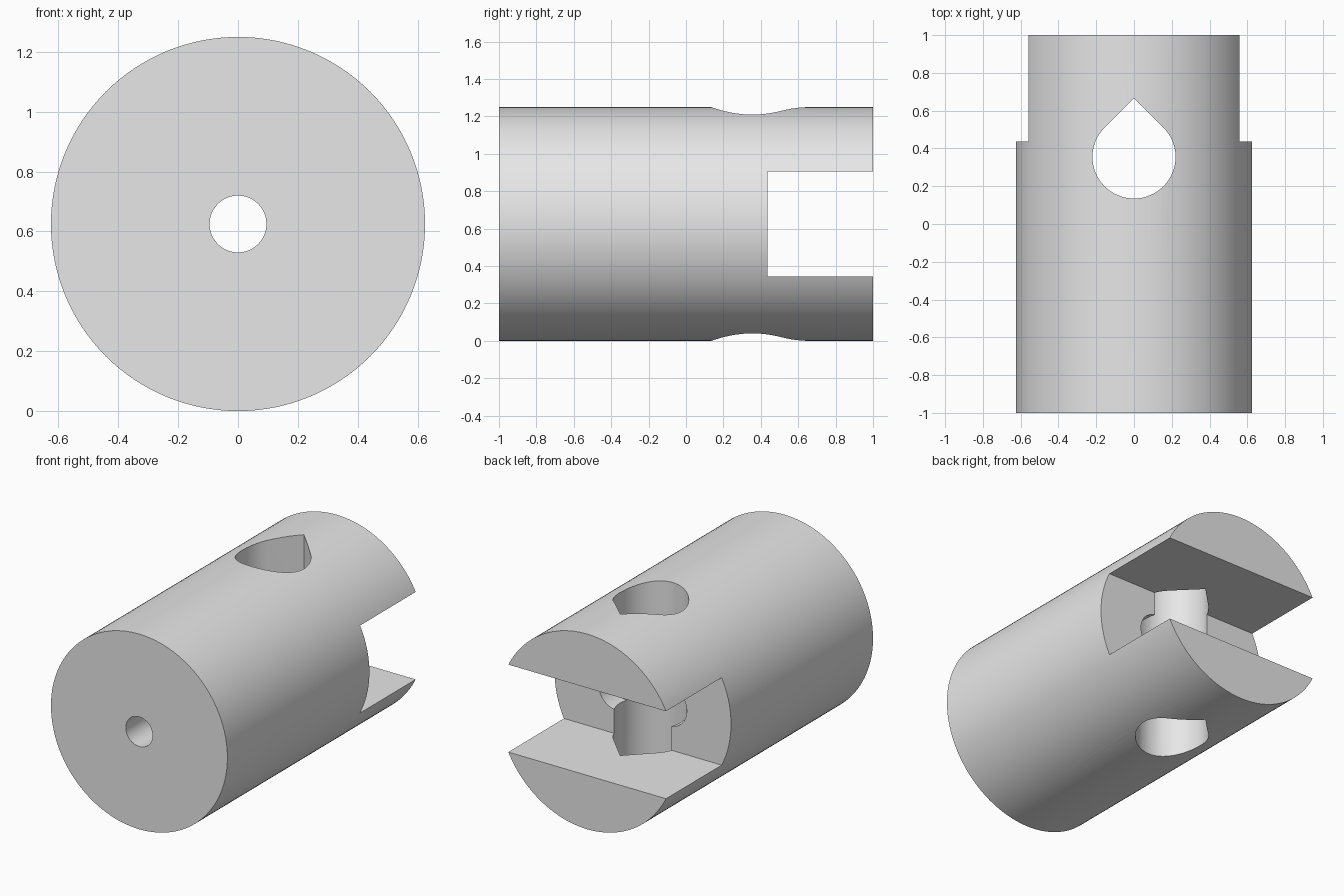
import bpy
import bmesh
from math import pi, sin, cos, radians
from mathutils import Vector

if "Cube" in bpy.data.objects:
    bpy.data.objects.remove(bpy.data.objects["Cube"], do_unlink=True)

RADIUS = 0.625
AXIS_Z = RADIUS


def arc(cx, cy, r, start, end, steps):
    """Points along an arc, angles in degrees."""
    angles = [radians(start + (end - start) * i / steps) for i in range(steps + 1)]
    return [(cx + r * cos(a), cy + r * sin(a)) for a in angles]


def circle(cx, cy, r, steps):
    return arc(cx, cy, r, 0, 360, steps)[:-1]


def prism(name, outline, axis, low, high):
    """Extrude an outline along y (outline in x, z) or along z (outline in x, y)."""
    def place(p, d):
        return Vector((p[0], d, p[1])) if axis == "y" else Vector((p[0], p[1], d))
    bm = bmesh.new()
    face = bm.faces.new([bm.verts.new(place(p, low)) for p in outline])
    geo = bmesh.ops.extrude_face_region(bm, geom=[face])["geom"]
    moved = [v for v in geo if isinstance(v, bmesh.types.BMVert)]
    bmesh.ops.translate(bm, verts=moved, vec=place((0, 0), high - low))
    bmesh.ops.recalc_face_normals(bm, faces=bm.faces)
    mesh = bpy.data.meshes.new(name)
    bm.to_mesh(mesh)
    bm.free()
    obj = bpy.data.objects.new(name, mesh)
    bpy.context.collection.objects.link(obj)
    return obj


# Main round body lying along y
body = prism("cylinder_body", circle(0, AXIS_Z, RADIUS, 128), "y", -1, 1)

# Cutters: rear slot, axial bore, upright teardrop hole, rounded recess in the slot wall
slot = [(-1, 0.345), (1, 0.345), (1, 0.905), (-1, 0.905)]
teardrop = arc(0, 0.355, 0.22, 135, 405, 48) + [(0, 0.355 + 0.22 * 2 ** 0.5)]
obround = arc(0.184, AXIS_Z, 0.128, -90, 90, 24) + arc(-0.184, AXIS_Z, 0.128, 90, 270, 24)
cutters = [
    prism("slot_cutter", slot, "y", 0.437, 1.2),
    prism("bore_cutter", circle(0, AXIS_Z, 0.095, 48), "y", -1.2, 0.6),
    prism("teardrop_cutter", teardrop, "z", -0.2, 1.5),
    prism("recess_cutter", obround, "y", 0.3, 0.6),
]

bpy.ops.object.select_all(action="DESELECT")
body.select_set(True)
bpy.context.view_layer.objects.active = body
for cutter in cutters:
    cutter.hide_render = True
    mod = body.modifiers.new(cutter.name, "BOOLEAN")
    mod.operation = "DIFFERENCE"
    mod.solver = "EXACT"
    mod.object = cutter
    bpy.ops.object.modifier_apply(modifier=mod.name)
    bpy.data.objects.remove(cutter, do_unlink=True)

# Plain grey material
grey = bpy.data.materials.new("light_grey")
grey.use_nodes = True
colour = (0.8, 0.8, 0.8, 1)
grey.diffuse_color = colour
grey.node_tree.nodes["Principled BSDF"].inputs["Base Color"].default_value = colour
body.data.materials.clear()
body.data.materials.append(grey)

bpy.ops.object.shade_smooth_by_angle(angle=radians(30))
